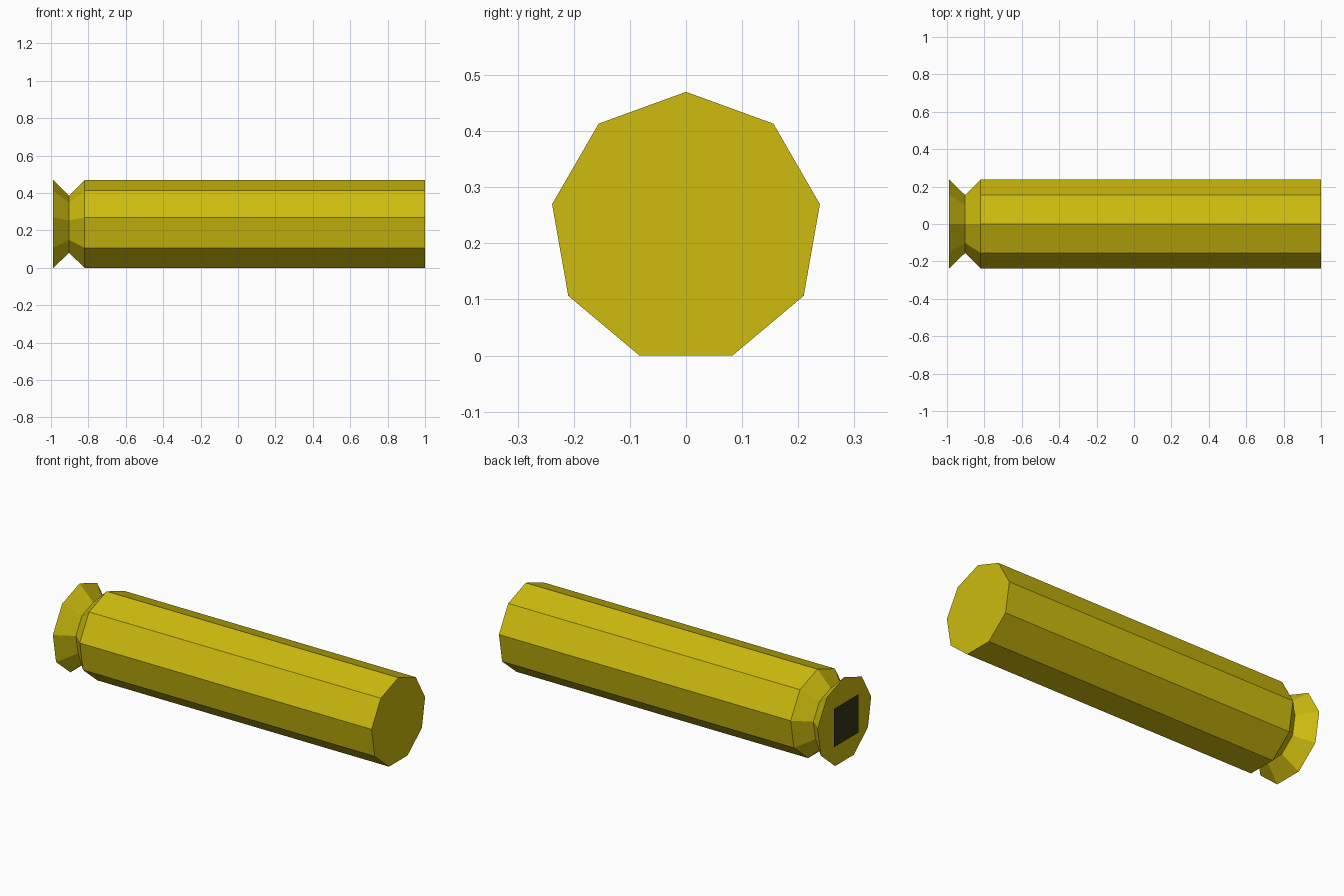
import bpy, bmesh
from math import sin, cos, pi

if "Cube" in bpy.data.objects:
    bpy.data.objects.remove(bpy.data.objects["Cube"])

SIDES = 9
R = 0.2423
CZ = R * cos(pi / SIDES)   # a flat facet rests on the ground


def make_object(name, bm, color):
    mesh = bpy.data.meshes.new(name)
    bm.to_mesh(mesh)
    bm.free()
    obj = bpy.data.objects.new(name, mesh)
    bpy.context.collection.objects.link(obj)
    mat = bpy.data.materials.new(name + "_material")
    mat.diffuse_color = (*color, 1)
    mat.use_nodes = True
    mat.node_tree.nodes["Principled BSDF"].inputs["Base Color"].default_value = mat.diffuse_color
    mesh.materials.append(mat)
    return obj


# Casing: nine-sided rings along x, with a V groove behind the rim
bm = bmesh.new()
rings = []
for x, r in [(-0.988, R), (-0.903, 0.157), (-0.82, R), (1.0, R)]:
    rings.append([bm.verts.new((x, r * sin(2 * pi * i / SIDES),
                                CZ + r * cos(2 * pi * i / SIDES)))
                  for i in range(SIDES)])
for a, b in zip(rings, rings[1:]):
    for i in range(SIDES):
        j = (i + 1) % SIDES
        bm.faces.new((a[i], a[j], b[j], b[i]))
bm.faces.new(rings[0])
bm.faces.new(rings[-1])
bmesh.ops.recalc_face_normals(bm, faces=bm.faces)
make_object("casing", bm, (0.61, 0.50, 0.0044))

# Primer: flat dark square just off the rim, facing -x
bm = bmesh.new()
h = 0.108
bm.faces.new([bm.verts.new((-1.0, y, CZ + z))
              for y, z in [(-h, -h), (-h, h), (h, h), (h, -h)]])
bm.normal_update()
if bm.faces[:][0].normal.x > 0:
    bmesh.ops.reverse_faces(bm, faces=bm.faces[:])
make_object("primer", bm, (0.038, 0.038, 0.009))
